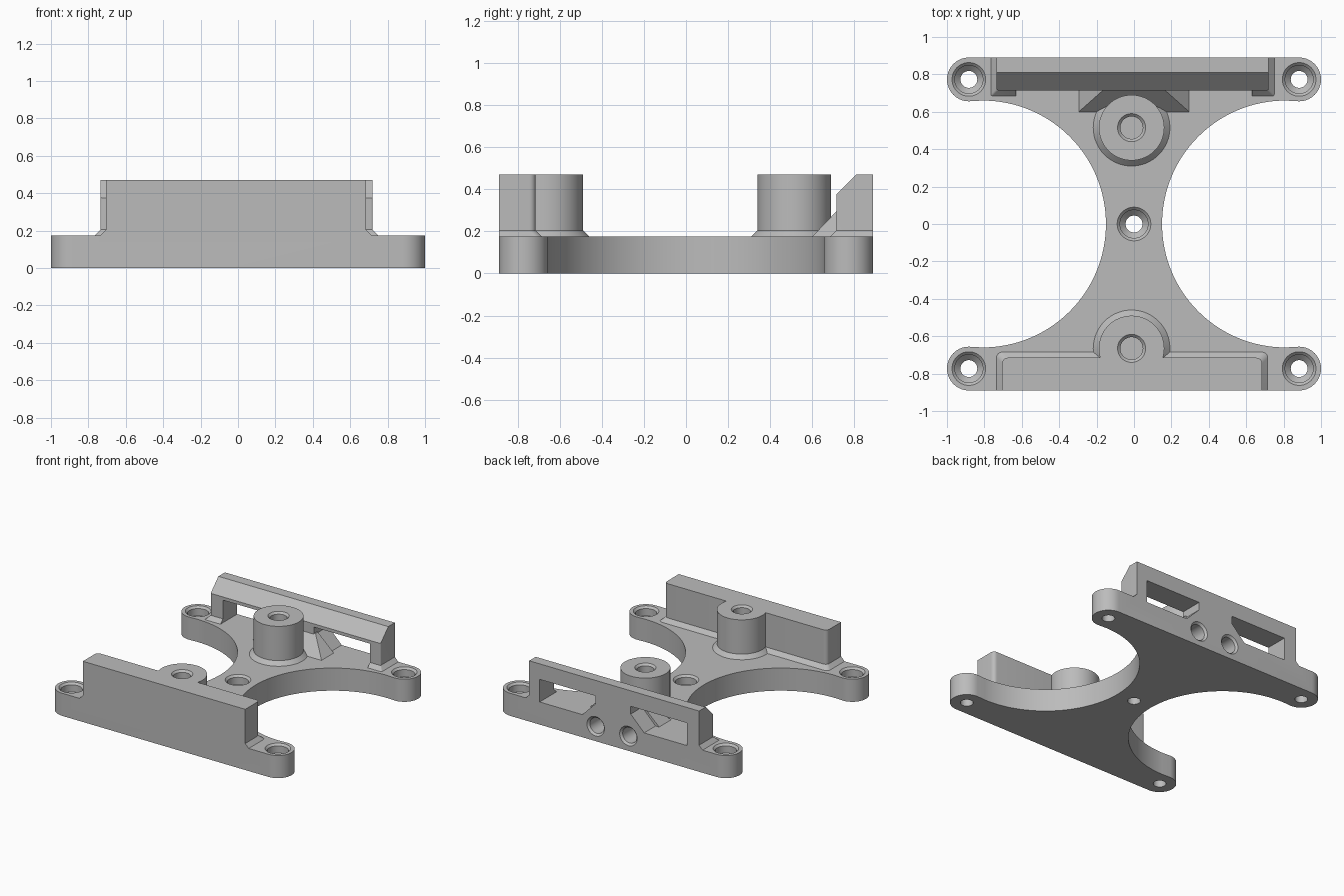
import bpy, bmesh
from math import sin, cos, radians, tau
from mathutils import Vector

if "Cube" in bpy.data.objects:
    bpy.data.objects.remove(bpy.data.objects["Cube"])

grey = bpy.data.materials.new("plain grey")
grey.use_nodes = True
grey.diffuse_color = (0.5, 0.5, 0.5, 1)
grey.node_tree.nodes["Principled BSDF"].inputs["Base Color"].default_value = (0.5, 0.5, 0.5, 1)

DECK, TOP, EDGE = 0.175, 0.47, 0.89
BOSS_X = -0.013


def loft(name, rings):
    """Closed solid through matching rings of points."""
    bm = bmesh.new()
    loops = [[bm.verts.new(p) for p in ring] for ring in rings]
    n = len(loops[0])
    for a, b in zip(loops, loops[1:]):
        for i in range(n):
            j = (i + 1) % n
            bm.faces.new((a[i], a[j], b[j], b[i]))
    bm.faces.new(loops[0])
    bm.faces.new(loops[-1])
    bmesh.ops.recalc_face_normals(bm, faces=bm.faces)
    mesh = bpy.data.meshes.new(name)
    bm.to_mesh(mesh)
    bm.free()
    mesh.materials.append(grey)
    obj = bpy.data.objects.new(name, mesh)
    bpy.context.collection.objects.link(obj)
    return obj


def lathe(name, profile, origin, along_y=False, steps=48):
    """Turned solid from (radius, distance) pairs, upright or along y."""
    o = Vector(origin)
    rings = []
    for r, d in profile:
        circle = [(r * cos(tau * i / steps), r * sin(tau * i / steps)) for i in range(steps)]
        rings.append([o + (Vector((u, d, v)) if along_y else Vector((u, v, d))) for u, v in circle])
    return loft(name, rings)


def extrude_y(name, outline, y0, y1):
    return loft(name, [[(x, y, z) for x, z in outline] for y in (y0, y1)])


def combine(target, tool, operation):
    """Apply a boolean and remove the tool."""
    mod = target.modifiers.new("combine", 'BOOLEAN')
    mod.operation, mod.solver, mod.object = operation, 'EXACT', tool
    for o in bpy.context.selected_objects:
        o.select_set(False)
    bpy.context.view_layer.objects.active = target
    target.select_set(True)
    bpy.ops.object.modifier_apply(modifier=mod.name)
    bpy.data.objects.remove(tool)


def arc(cx, cy, r, a0, a1, n):
    return [(cx + r * cos(radians(a0 + (a1 - a0) * i / n)),
             cy + r * sin(radians(a0 + (a1 - a0) * i / n))) for i in range(n + 1)]


def wall(name, x0, x1, inner, outer, corner):
    """Upright wall with a sloped foot on its ends and inner side."""
    side = 1 if inner > outer else -1
    rings = []
    for z, g in ((DECK - 0.03, 0.03), (DECK, 0.03), (DECK + 0.03, 0), (TOP, 0)):
        a, b, y = x0 - g, x1 + g, inner + side * g
        ring = [(a, outer)]
        for cx, start, stop in ((a + corner, 180, 90), (b - corner, 90, 0)):
            ring += [(px, y - side * corner + side * py)
                     for px, py in arc(cx, 0, corner, start, stop, 6)]
        rings.append([(px, py, z) for px, py in ring + [(b, outer)]])
    return loft(name, rings)


# Waisted base plate with four rounded lugs
half = arc(0.883, -0.773, 0.117, -90, 90, 20)
half += arc(0.81, 0, 0.66, 270, 90, 64)
half += arc(0.883, 0.773, 0.117, -90, 90, 20)
outline = half + [(-x, -y) for x, y in half]
plate = loft("mounting_plate", [[(x, y, z) for x, y in outline] for z in (0, DECK)])

# Front wall
front_wall = wall("front_wall", -0.705, 0.685, -0.715, -EDGE, 0.03)

# Back wall with a sloped inner top edge and two windows
back_wall = wall("back_wall", -0.735, 0.72, 0.715, EDGE, 0.008)
slope = [(0.815, 0.475), (0.6, 0.26), (0.6, 0.6), (0.815, 0.6)]
bevel = loft("bevel_cutter", [[(x, y, z) for y, z in slope] for x in (-1, 1)])
combine(back_wall, bevel, 'DIFFERENCE')
for s in (-1, 1):
    window = [(0.63, 0.1), (0.63, 0.35), (0.15, 0.35), (0.15, 0.29), (0.3, 0.14), (0.3, 0.1)]
    combine(back_wall, extrude_y("window_cutter", [(s * x, z) for x, z in window], 0.6, 1), 'DIFFERENCE')

# Sloped gusset between the back wall and its boss
gusset = loft("gusset", [
    [(-w, y, z), (w, y, z), (w, 0.75, z), (-w, 0.75, z)]
    for w, y, z in ((0.295, 0.6, DECK - 0.03), (0.295, 0.6, DECK), (0.16, 0.72, 0.3))])

# Two round bosses with sloped feet
boss_profile = ((0.205, DECK - 0.04), (0.205, DECK), (0.175, DECK + 0.03), (0.175, TOP))
bosses = [lathe("boss", boss_profile, (BOSS_X, y, 0), steps=64) for y in (-0.665, 0.515)]

for part in (front_wall, back_wall, gusset, *bosses):
    combine(plate, part, 'UNION')

# Blind holes in the boss tops
for y in (-0.665, 0.515):
    hole = ((0.06, 0.25), (0.06, TOP - 0.015), (0.085, TOP + 0.01))
    combine(plate, lathe("boss_hole_cutter", hole, (BOSS_X, y, 0)), 'DIFFERENCE')

# Recessed screw holes in the lugs and the centre
screw = ((0.045, -0.1), (0.045, 0.075), (0.075, 0.105), (0.075, DECK - 0.015), (0.1, DECK + 0.01))
for x, y in [(0, 0)] + [(sx * 0.883, sy * 0.773) for sx in (-1, 1) for sy in (-1, 1)]:
    combine(plate, lathe("screw_cutter", screw, (x, y, 0)), 'DIFFERENCE')

# Pair of blind holes in the back face
for x in (-0.13, 0.15):
    bore = ((0.06, -0.22), (0.06, -0.015), (0.085, 0.01))
    combine(plate, lathe("back_hole_cutter", bore, (x, EDGE, 0.115), True), 'DIFFERENCE')

bpy.context.view_layer.objects.active = plate
plate.select_set(True)
bpy.ops.object.shade_smooth_by_angle(angle=radians(25))
